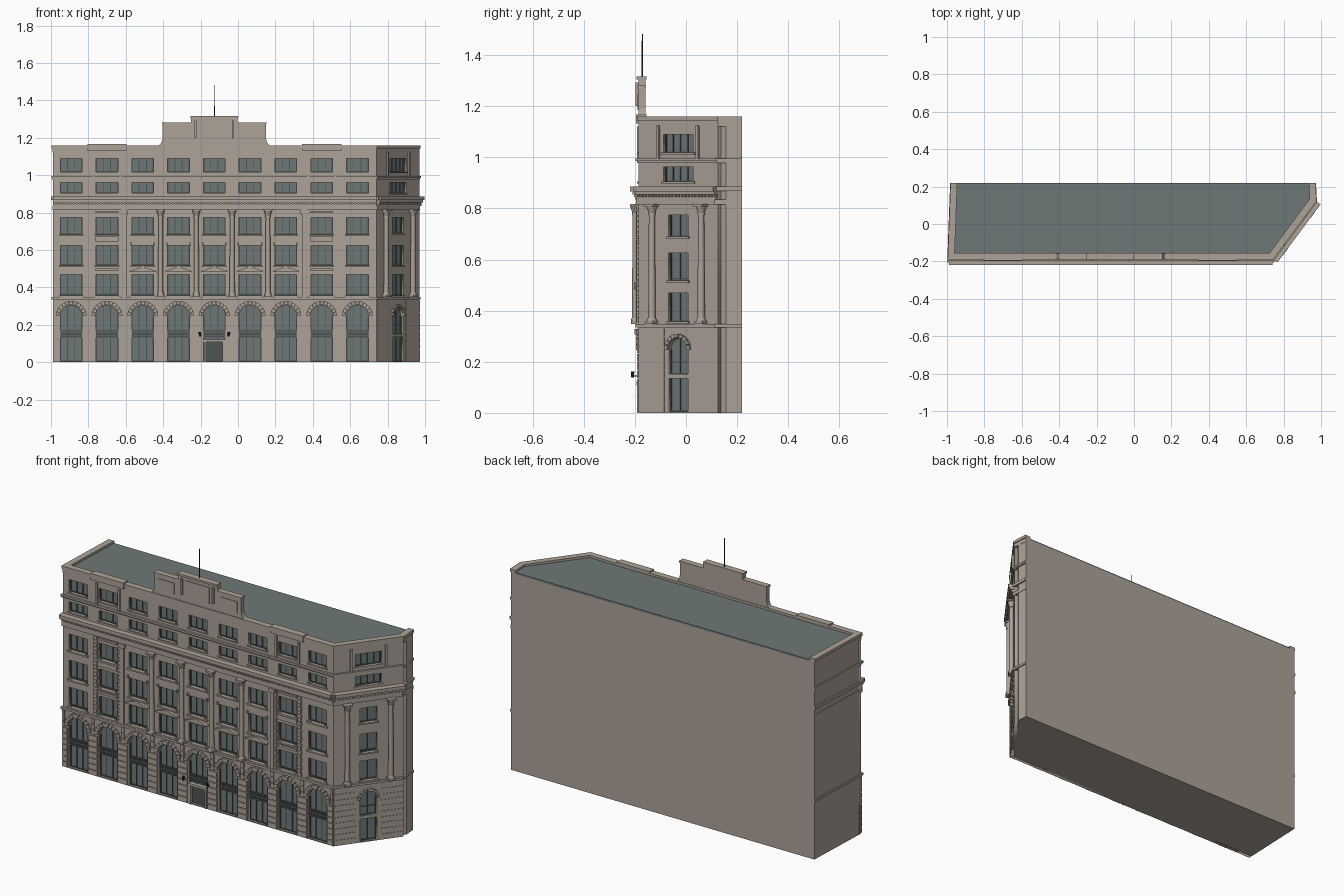
import bpy, bmesh, math
from mathutils import Vector, Matrix, geometry

cube = bpy.data.objects.get("Cube")
if cube:
    bpy.data.objects.remove(cube, do_unlink=True)


def material(name, rgb):
    m = bpy.data.materials.new(name)
    m.use_nodes = True
    m.diffuse_color = (*rgb, 1)
    m.node_tree.nodes["Principled BSDF"].inputs["Base Color"].default_value = (*rgb, 1)
    return m


STONE = material("stone", (0.42, 0.365, 0.315))
GLASS = material("glass", (0.155, 0.19, 0.185))
FRAME = material("window_frame", (0.075, 0.09, 0.088))
ROOF = material("roof_grey", (0.155, 0.19, 0.185))
DARK = material("dark_metal", (0.03, 0.03, 0.03))

# Plan corners, anticlockwise from the front right-hand end of the model
PLAN = [Vector(p) for p in ((-.99, -.185, 0), (.74, -.185, 0), (.97, .125, 0),
                            (.965, .22, 0), (-.975, .22, 0))]
WORLD = Matrix()
parts = {}


def facade(a, b, origin):
    """Local x runs along the wall, y is up, z points outward."""
    u = (b - a).normalized()
    return Matrix(((u.x, 0, u.y, origin.x), (u.y, 0, -u.x, origin.y),
                   (0, 1, 0, 0), (0, 0, 0, 1)))


FRONT = facade(PLAN[0], PLAN[1], Vector((0, -.185, 0)))
CORNER = facade(PLAN[1], PLAN[2], (PLAN[1] + PLAN[2]) / 2)
HALF = (PLAN[2] - PLAN[1]).length / 2


def part(name, mat):
    return parts.setdefault(name, (bmesh.new(), mat))[0]


def prism(name, mat, M, pts, w0, w1):
    bm = part(name, mat)
    lo, hi = ([bm.verts.new(M @ Vector((p[0], p[1], w))) for p in pts] for w in (w0, w1))
    bm.faces.new(lo[::-1])
    bm.faces.new(hi)
    for i in range(len(pts)):
        j = (i + 1) % len(pts)
        bm.faces.new((lo[i], lo[j], hi[j], hi[i]))


def box(name, mat, M, u0, u1, v0, v1, w0, w1):
    prism(name, mat, M, [(u0, v0), (u1, v0), (u1, v1), (u0, v1)], w0, w1)


def offset(front, corner, side):
    d = (front, corner, side, 0, side)
    lines = []
    for i, a in enumerate(PLAN):
        b = PLAN[(i + 1) % 5]
        u = (b - a).normalized()
        n = Vector((u.y, -u.x, 0)) * d[i]
        lines.append((a + n, b + n))
    return [geometry.intersect_line_line(*lines[i - 1], *lines[i])[0] for i in range(5)]


def cone(name, mat, M, u, v0, v1, w, r0, r1, sides=14):
    bmesh.ops.create_cone(part(name, mat), cap_ends=True, segments=sides, radius1=r0,
                          radius2=r1, depth=v1 - v0, matrix=M @ Matrix.Translation(
                              (u, (v0 + v1) / 2, w)) @ Matrix.Rotation(-math.pi / 2, 4, 'X'))


def column(M, u):
    w = .012
    box("columns", STONE, M, u - .02, u + .02, .348, .36, 0, .03)
    for v0, v1, r0, r1 in ((.36, .372, .019, .016), (.372, .775, .0145, .012),
                           (.775, .782, .015, .015), (.782, .81, .013, .022)):
        cone("columns", STONE, M, u, v0, v1, w, r0, r1)
    box("columns", STONE, M, u - .024, u + .024, .808, .818, 0, .035)


def window(M, holes, u, v0, v1, h, arch=False, uprights=2, rails=1):
    pts = [(u - h, v0), (u + h, v0)]
    if arch:
        pts += [(u + h * math.cos(t * math.pi / 14), v1 - h + h * math.sin(t * math.pi / 14))
                for t in range(15)]
    else:
        pts += [(u + h, v1), (u - h, v1)]
    holes.append(pts)
    prism("window_glass", GLASS, M, pts, -.021, -.016)
    t = .0022
    for i in range(1, uprights + 1):
        x = u - h + 2 * h * i / (uprights + 1)
        top = v1 - h + math.sqrt(h * h - (x - u) ** 2) if arch else v1
        box("window_frames", FRAME, M, x - t, x + t, v0, top, -.018, -.012)
    side_top = v1 - h if arch else v1
    for s in (-1, 1):
        x = u + s * (h - t)
        box("window_frames", FRAME, M, x - t, x + t, v0, side_top, -.018, -.01)
    for i in range(rails + 1):
        z = v0 + (side_top - v0) * (i + .5 * (i > 0)) / max(rails, 1) if i else v0 + t
        box("window_frames", FRAME, M, u - h, u + h, z - t, z + t, -.018, -.012)


def arch_stones(M, u, spring, r0, r1, count=11):
    for i in range(count):
        a, b = (math.pi * (i + k) / count for k in (.06, .94))
        w = .016 if i == count // 2 else .011
        prism("arch_stones", STONE, M, [(u + r * math.cos(t), spring + r * math.sin(t))
              for r, t in ((r0, a), (r1, a), (r1, b), (r0, b))], 0, w)


def wall_skin(name, M, u0, u1, holes):
    cu = bpy.data.curves.new(name, 'CURVE')
    cu.dimensions, cu.fill_mode, cu.extrude = '2D', 'BOTH', .01
    for pts in [[(u0, 0), (u1, 0), (u1, 1.14), (u0, 1.14)]] + holes:
        s = cu.splines.new('POLY')
        s.points.add(len(pts) - 1)
        for p, q in zip(s.points, pts):
            p.co = (*q, 0, 1)
        s.use_cyclic_u = True
    tmp = bpy.data.objects.new(name + "_outline", cu)
    bpy.context.collection.objects.link(tmp)
    mesh = bpy.data.meshes.new_from_object(tmp.evaluated_get(bpy.context.evaluated_depsgraph_get()))
    bpy.data.objects.remove(tmp, do_unlink=True)
    mesh.transform(M @ Matrix.Translation((0, 0, -.01)))
    mesh.materials.clear()
    mesh.materials.append(STONE)
    ob = bpy.data.objects.new(name, mesh)
    bpy.context.collection.objects.link(ob)


# Body, roof and parapet
prism("body", STONE, WORLD, offset(-.02, -.02, 0), 0, 1.14)
prism("roof", ROOF, WORLD, offset(-.03, -.03, -.03), 1.136, 1.147)
inner = offset(-.03, -.03, -.03)
for z0, z1, d in ((1.12, 1.145, .001), (1.143, 1.16, .006)):
    outer = offset(d, d, d)
    for i in (0, 1, 2, 4):
        j = (i + 1) % 5
        prism("parapet", STONE, WORLD, [outer[i], outer[j], inner[j], inner[i]], z0, z1)

# String courses running round the street sides
for z0, z1, f, s in ((.335, .348, .013, .006), (.815, .835, .01, .002), (.868, .885, .02, .008),
                     (.978, .985, .006, .004), (.985, .996, .012, .007)):
    prism("string_courses", STONE, WORLD, offset(f, f, s), z0, z1)

# Main cornice with dentils
for M, u0, u1 in ((FRONT, -.99, .74), (CORNER, -HALF, HALF)):
    for z0, z1, w in ((.835, .845, .013), (.855, .868, .024), (.866, .886, .034)):
        box("main_cornice", STONE, M, u0, u1, z0, z1, 0, w)
    n = int((u1 - u0) / .016)
    for i in range(n):
        x = u0 + (i + .25) * (u1 - u0) / n
        box("dentils", STONE, M, x, x + .008, .844, .856, 0, .018)

# Front bays
PITCH, H = .1913, .058
bays = [-.892 + PITCH * i for i in range(9)]
holes = []
for i, u in enumerate(bays):
    window(FRONT, holes, u, .006, .303, H, arch=True)
    arch_stones(FRONT, u, .245, .062, .083)
    for z0, z1 in ((.132, .142), (.146, .16), (.164, .172)):
        box("transom_panels", FRAME, FRONT, u - H, u + H, z0, z1, -.018, -.008)
    for z0, z1 in ((.357, .468), (.517, .625), (.683, .775)):
        window(FRONT, holes, u, z0, z1, H)
        box("window_sills", STONE, FRONT, u - .066, u + .066, z0 - .009, z0, 0, .01)
    for z0, z1 in ((.905, .962), (1.018, 1.09)):
        window(FRONT, holes, u, z0, z1, H, rails=0)
        box("window_sills", STONE, FRONT, u - .064, u + .064, z0 - .007, z0, 0, .006)
    if 2 <= i <= 6:  # pedimented windows
        prism("window_pediments", STONE, FRONT, [(u - .07, .482), (u + .07, .482), (u + .07, .488),
              (u, .511), (u - .07, .488)], 0, .018)
        for s in (-1, 1):
            box("window_pediments", STONE, FRONT, u + s * .062 - .004, u + s * .062 + .004,
                .625, .64, 0, .01)
    if i in (1, 7):  # framed bays with quoins
        for s in (-1, 1):
            for k in range(22):
                z, g = .352 + k * .021, .009 if k % 2 else .013
                box("quoins", STONE, FRONT, u + s * .078 - g, u + s * .078 + g, z, z + .018, 0, .008)
            box("attic_strips", STONE, FRONT, u + s * .072 - .006, u + s * .072 + .006,
                .996, 1.12, 0, .007)
        for z0, z1 in ((.487, .5), (.645, .672), (.797, .807)):
            box("bay_panels", STONE, FRONT, u - .062, u + .062, z0, z1, 0, .01)
        box("parapet_blocks", STONE, FRONT, u - .105, u + .105, 1.132, 1.168, -.03, .01)
wall_skin("front_wall", FRONT, -.99, .74, holes)

# Rusticated ground floor
edges = [-.99] + [(a + b) / 2 for a, b in zip(bays, bays[1:])] + [.74]
for k in range(10):
    z = .004 + k * .033
    g = .066 if z < .22 else .086
    for i, u in enumerate(bays):
        for u0, u1 in ((edges[i], u - g), (u + g, edges[i + 1])):
            box("rustication", STONE, FRONT, u0, u1, z, z + .029, 0, .007)
    for s in (-1, 1):
        a, b = sorted((s * .068, s * (HALF - .001)))
        box("rustication", STONE, CORNER, a, b, z, z + .029, 0, .003)

# Giant order on the front and on the corner
for u in edges[3:7]:
    column(FRONT, u)
for u in (-.607, .353):
    box("pilasters", STONE, FRONT, u - .012, u + .012, .348, .79, 0, .01)
    box("pilasters", STONE, FRONT, u - .018, u + .018, .79, .815, 0, .016)
for s in (-1, 1):
    column(CORNER, s * .12)
    box("attic_strips", STONE, CORNER, s * .096 - .006, s * .096 + .006, .996, 1.125, 0, .009)

# Corner windows
holes = []
window(CORNER, holes, 0, .006, .135, .046, uprights=1)
window(CORNER, holes, 0, .152, .293, .046, arch=True, uprights=1)
arch_stones(CORNER, 0, .247, .048, .062, 9)
for z0, z1 in ((.357, .47), (.517, .625), (.69, .775)):
    window(CORNER, holes, 0, z0, z1, .048, uprights=1)
    box("window_sills", STONE, CORNER, -.055, .055, z0 - .008, z0, 0, .008)
for z0, z1 in ((.905, .962), (1.018, 1.09)):
    window(CORNER, holes, 0, z0, z1, .072, uprights=3, rails=0)
    box("window_sills", STONE, CORNER, -.08, .08, z0 - .007, z0, 0, .006)
wall_skin("corner_wall", CORNER, -HALF, HALF, holes)

# Entrance and lamps
mid = bays[4]
for s in (-1, 1):
    box("door_surround", STONE, FRONT, mid + s * .05 - .006, mid + s * .05 + .006, 0, .112, -.018, .004)
    x = mid + s * .077
    box("lamps", DARK, FRONT, x - .002, x + .002, .143, .147, 0, .024)
    cone("lamps", DARK, FRONT, x, .138, .162, .024, .005, .007, 8)
box("door_surround", STONE, FRONT, mid - .06, mid + .06, .108, .122, -.018, .008)
box("door_leaves", FRAME, FRONT, mid - .044, mid + .044, 0, .108, -.018, -.012)

# Stepped gable with curved shoulders
right_side = [(.153, 1.275), (0.128, 1.275), (.128, 1.315)]
sweep = [(.31 - .033 * math.sin(t * math.pi / 12), 1.2 - .045 * math.cos(t * math.pi / 12))
         for t in range(7)]
half = [(.31, 1.13)] + sweep + [(.277, 1.278), (.125, 1.278), (.125, 1.312)]
gable = [(mid + x, z) for x, z in half] + [(mid - x, z) for x, z in reversed(half)]
prism("gable", STONE, FRONT, gable, -.027, .001)
box("gable_coping", STONE, FRONT, mid - .127, mid + .127, 1.304, 1.316, -.03, .008)
for s in (-1, 1):
    a, b = sorted((mid + s * .125, mid + s * .28))
    box("gable_coping", STONE, FRONT, a, b, 1.27, 1.281, -.029, .005)
    box("gable_panels", STONE, FRONT, a + .025, b - .025, 1.185, 1.25, 0, .005)
    x = mid + s * .1
    box("gable_brackets", STONE, FRONT, x - .006, x + .006, 1.2, 1.292, 0, .012)
box("gable_panels", STONE, FRONT, mid - .075, mid + .075, 1.19, 1.285, 0, .005)
cone("flagpole", DARK, FRONT, mid, 1.3, 1.482, -.014, .0028, .002, 8)

# Turn the collected parts into objects
for name, (bm, mat) in parts.items():
    bmesh.ops.recalc_face_normals(bm, faces=bm.faces)
    mesh = bpy.data.meshes.new(name)
    bm.to_mesh(mesh)
    bm.free()
    mesh.materials.append(mat)
    ob = bpy.data.objects.new(name, mesh)
    bpy.context.collection.objects.link(ob)
    if name in ("columns", "flagpole"):
        bpy.ops.object.select_all(action='DESELECT')
        ob.select_set(True)
        bpy.context.view_layer.objects.active = ob
        bpy.ops.object.shade_smooth_by_angle(angle=math.radians(35))
